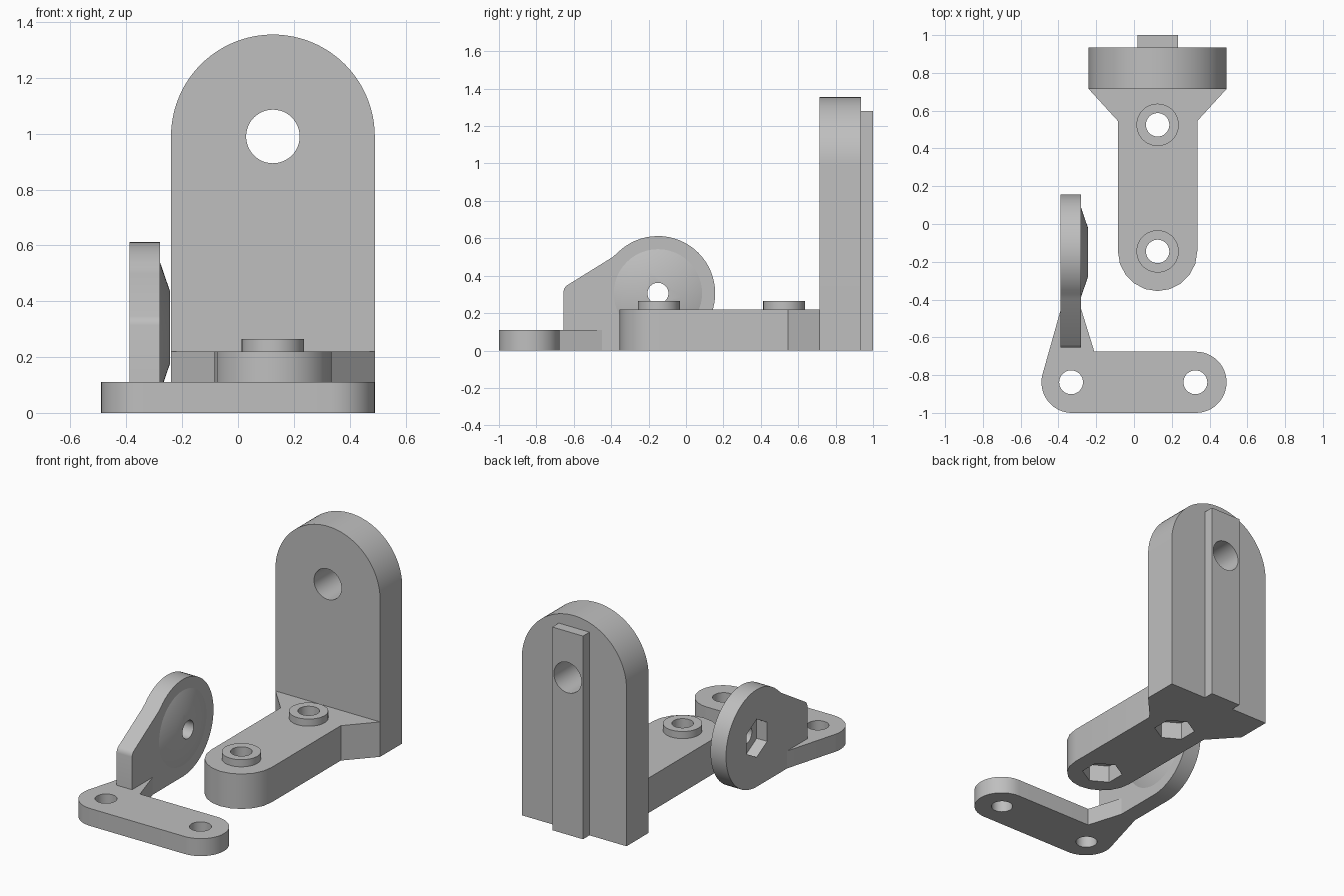
import bpy
import bmesh
import math

cube = bpy.data.objects.get("Cube")
if cube:
    bpy.data.objects.remove(cube, do_unlink=True)

# One plain grey finish for every part
GREY = (0.52, 0.52, 0.52, 1.0)
grey = bpy.data.materials.new("plain_grey")
grey.use_nodes = True
grey.diffuse_color = GREY
grey.node_tree.nodes["Principled BSDF"].inputs["Base Color"].default_value = GREY
grey.node_tree.nodes["Principled BSDF"].inputs["Roughness"].default_value = 0.6


def arc(cu, cv, r, start, end, steps):
    """Points on an arc, angles in degrees, both ends included."""
    angles = [math.radians(start + (end - start) * i / steps) for i in range(steps + 1)]
    return [(cu + r * math.cos(a), cv + r * math.sin(a)) for a in angles]


def ring(cu, cv, r, sides=48, turn=0):
    return arc(cu, cv, r, turn, turn + 360, sides)[:-1]


def prism(name, axis, profile, lo, hi, end_profile=None):
    """Extrude a profile along an axis, or loft it to an end profile."""
    place = {"x": lambda u, v, w: (w, u, v),
             "y": lambda u, v, w: (u, w, v),
             "z": lambda u, v, w: (u, v, w)}[axis]
    bm = bmesh.new()
    a = [bm.verts.new(place(u, v, lo)) for u, v in profile]
    b = [bm.verts.new(place(u, v, hi)) for u, v in end_profile or profile]
    bm.faces.new(a)
    bm.faces.new(b)
    for i in range(len(a)):
        j = (i + 1) % len(a)
        bm.faces.new((a[i], a[j], b[j], b[i]))
    bmesh.ops.recalc_face_normals(bm, faces=bm.faces)
    mesh = bpy.data.meshes.new(name)
    bm.to_mesh(mesh)
    bm.free()
    mesh.materials.append(grey)
    obj = bpy.data.objects.new(name, mesh)
    bpy.context.collection.objects.link(obj)
    return obj


def activate(obj):
    bpy.ops.object.select_all(action="DESELECT")
    obj.select_set(True)
    bpy.context.view_layer.objects.active = obj


def cut(parts, cutters):
    """Subtract the cutters from each part, then discard them."""
    for part in parts:
        activate(part)
        for cutter in cutters:
            mod = part.modifiers.new("hole", "BOOLEAN")
            mod.operation = "DIFFERENCE"
            mod.solver = "EXACT"
            mod.object = cutter
            bpy.ops.object.modifier_apply(modifier=mod.name)
    for cutter in cutters:
        bpy.data.objects.remove(cutter, do_unlink=True)


parts = []
MID = 0.125        # centre line of the tall bracket
HALF = 0.365       # half width of the upright
ARM = 0.21         # half width of the arm
EYE_Z = 0.99

# Upright plate with round top, and its rear guide rib
upright = prism("upright_plate", "y",
                [(MID - HALF, 0), (MID + HALF, 0)] + arc(MID, EYE_Z, HALF, 0, 180, 48),
                0.715, 0.935)
rib = prism("rear_rib", "y",
            [(MID - 0.107, 0), (MID + 0.107, 0), (MID + 0.107, 1.28), (MID - 0.107, 1.28)],
            0.935, 1.0)
cut([upright, rib], [prism("eye_cutter", "y", ring(MID, EYE_Z, 0.096), 0.6, 1.1)])
parts += [upright, rib]

# Arm with rounded front end, flaring out to the upright
arm = prism("arm", "z",
            arc(MID, -0.145, ARM, 180, 360, 10)
            + [(MID + ARM, 0.545), (MID + HALF, 0.715),
               (MID - HALF, 0.715), (MID - ARM, 0.545)],
            0, 0.22)
parts.append(arm)

# Raised bosses with bolt holes and hexagonal nut pockets underneath
for label, y in (("front", -0.145), ("rear", 0.525)):
    boss = prism(label + "_boss", "z", ring(MID, y, 0.112), 0.22, 0.265)
    cut([arm, boss], [
        prism("bolt_cutter", "z", ring(MID, y, 0.062), -0.1, 0.4),
        prism("nut_cutter", "z", ring(MID, y, 0.12, 6, 30), -0.1, 0.11)])
    parts.append(boss)

# Foot bar with a tapered web reaching back under the lever
foot = prism("foot_bar", "z",
             arc(0.328, -0.838, 0.162, -90, 90, 24)
             + [(-0.21, -0.676), (-0.28, -0.45), (-0.387, -0.45)]
             + arc(-0.328, -0.838, 0.162, 165, 270, 16),
             0, 0.11)
cut([foot], [prism("foot_cutter", "z", ring(x, -0.838, 0.063), -0.1, 0.3)
             for x in (-0.333, 0.325)])
parts.append(foot)

# Lever plate: round disc running down to a blunt front edge
PY, PZ = -0.15, 0.306
lever = prism("lever_plate", "x",
              arc(PY, PZ, PZ, -90, 136, 40)
              + [(-0.395, 0.498), (-0.64, 0.346), (-0.651, 0.332),
                 (-0.655, 0.315), (-0.655, 0)],
              -0.388, -0.28)

# Conical pivot hub on the inner side, with a nut pocket on the outer side
hub = prism("pivot_hub", "x", ring(PY, PZ, 0.236), -0.28, -0.243, ring(PY, PZ, 0.128))
cut([lever, hub], [
    prism("pivot_cutter", "x", ring(PY, PZ, 0.056), -0.6, 0),
    prism("pocket_cutter", "x", ring(PY, PZ, 0.12, 6, 30), -0.5, -0.315)])
parts += [lever, hub]

# Smooth the round walls, keep the edges sharp
for part in parts:
    activate(part)
    bpy.ops.object.shade_smooth_by_angle(angle=math.radians(25))
